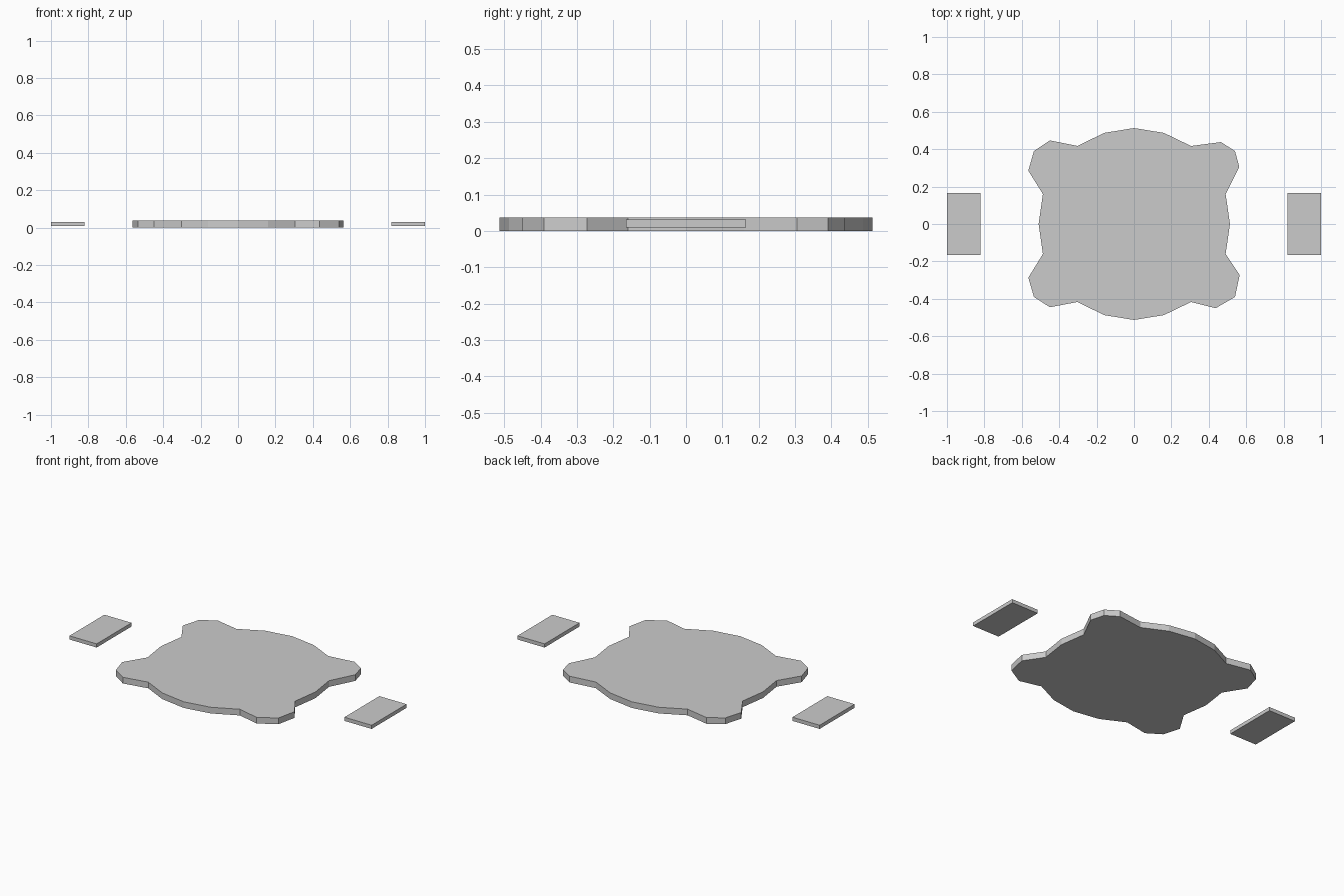
import bpy
import bmesh

if "Cube" in bpy.data.objects:
    bpy.data.objects.remove(bpy.data.objects["Cube"])


def slab(name, outline, z0, z1):
    """Flat plate: an outline extruded straight up from z0 to z1."""
    bm = bmesh.new()
    base = bm.faces.new([bm.verts.new((x, y, z0)) for x, y in outline])
    ext = bmesh.ops.extrude_face_region(bm, geom=[base], use_keep_orig=True)
    top = [v for v in ext["geom"] if isinstance(v, bmesh.types.BMVert)]
    bmesh.ops.translate(bm, verts=top, vec=(0, 0, z1 - z0))
    bmesh.ops.recalc_face_normals(bm, faces=bm.faces)
    mesh = bpy.data.meshes.new(name)
    bm.to_mesh(mesh)
    bm.free()
    obj = bpy.data.objects.new(name, mesh)
    bpy.context.collection.objects.link(obj)
    return obj


# Central plate: bowed sides with four slightly irregular corner lobes
plate_outline = [
    (0, 0.513), (0.16, 0.487), (0.305, 0.417),
    (0.465, 0.438), (0.54, 0.39), (0.563, 0.305),
    (0.49, 0.16), (0.513, 0), (0.49, -0.16),
    (0.565, -0.273), (0.54, -0.39), (0.437, -0.45),
    (0.305, -0.417), (0.16, -0.487), (0, -0.513),
    (-0.16, -0.487), (-0.302, -0.417),
    (-0.45, -0.445), (-0.535, -0.39), (-0.565, -0.287),
    (-0.487, -0.16), (-0.51, 0), (-0.487, 0.16),
    (-0.565, 0.285), (-0.535, 0.39), (-0.45, 0.447),
    (-0.302, 0.417), (-0.16, 0.487),
]
slab("central_plate", plate_outline, 0, 0.037)

# Detached rectangular side pads, floating just above the plate's underside
for side, x0, x1 in (("left", -1.0, -0.82), ("right", 0.82, 1.0)):
    slab(f"{side}_pad",
         [(x0, -0.165), (x1, -0.165), (x1, 0.165), (x0, 0.165)],
         0.009, 0.031)
